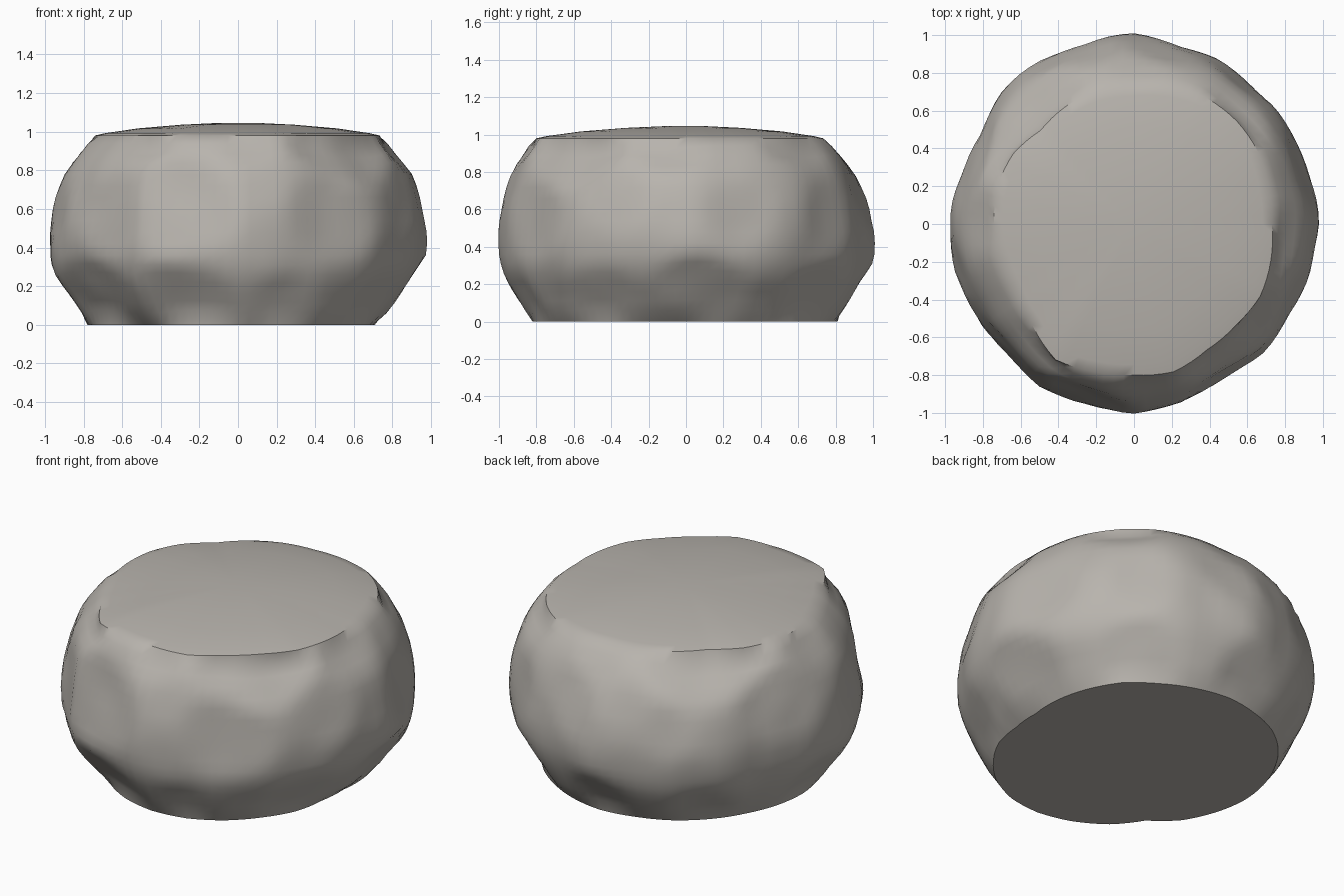
import bpy, bmesh, math
from mathutils import Vector, noise

cube = bpy.data.objects.get("Cube")
if cube:
    bpy.data.objects.remove(cube)

# Outline radii in hundredths, every 15 degrees counter-clockwise from +x
FOOT = [70, 73, 76, 79, 79, 80, 81, 80, 80, 79, 78, 78,
        78, 77, 76, 72, 77, 80, 82, 82, 80, 77, 75, 71]
WAIST = [97, 96, 96, 96, 97, 97, 100, 98, 100, 98, 94, 95,
         97, 98, 96, 97, 100, 98, 100, 97, 95, 96, 95, 96]
RIM = [73, 74, 76, 77, 77, 75, 73, 73, 72, 70, 74, 75,
       74, 73, 73, 76, 83, 81, 80, 81, 77, 76, 77, 75]
# Height, and how far the wall has bulged from foot or rim to the waist
LOWER = [(0, 0), (.06, .23), (.11, .4), (.16, .57), (.21, .73), (.26, .85), (.31, .93),
         (.36, .98), (.42, 1)]
UPPER = [(.48, 1), (.54, .97), (.6, .93), (.66, .87), (.72, .78), (.78, .68),
         (.84, .54), (.89, .39), (.94, .2), (.98, 0)]
# Chiselled faces: direction around, tilt upwards, depth of cut
CUTS = [(253, 10, .035), (302, 6, .025), (335, 14, .02), (18, 10, .02),
        (52, 8, .02), (80, 18, .02), (118, 14, .02), (158, 16, .025),
        (195, 12, .02), (222, 8, .025), (250, -34, .03), (290, -30, .02),
        (330, -34, .02), (5, -34, .03), (50, -32, .03), (95, -34, .025),
        (135, -36, .02), (175, -34, .025), (213, -34, .035),
        (45, 44, .03), (135, 48, .045), (225, 44, .035), (315, 38, .05),
        (275, 38, .015), (355, 40, .02), (90, 42, .015), (180, 40, .015)]
SEGMENTS = 96
CENTRE = Vector((0, 0, .5))


def radius(table, turn):
    i, f = divmod(turn * len(table), 1)
    i = int(i) % len(table)
    return (table[i] * (1 - f) + table[(i + 1) % len(table)] * f) / 100


def make_ring(bm, z, size):
    ring = []
    for s in range(SEGMENTS):
        turn = s / SEGMENTS
        a = turn * math.tau
        r = size(turn)
        ring.append(bm.verts.new((r * math.cos(a), r * math.sin(a), z)))
    return ring


bm = bmesh.new()
rings = []
for z, bulge in LOWER + UPPER:
    end = FOOT if z < .45 else RIM
    rings.append(make_ring(bm, z, lambda t: radius(end, t) * (1 - bulge) + radius(WAIST, t) * bulge))

# Chisel the wall with shallow flat cuts, then roughen it slightly
wall = [v for ring in rings[1:-1] for v in ring]
for around, tilt, depth in CUTS:
    a, e = math.radians(around), math.radians(tilt)
    n = Vector((math.cos(a) * math.cos(e), math.sin(a) * math.cos(e), math.sin(e)))
    limit = max((v.co - CENTRE).dot(n) for v in wall) - depth
    for v in wall:
        over = (v.co - CENTRE).dot(n) - limit
        if over > 0:
            v.co -= n * over
for v in wall:
    out = Vector((v.co.x, v.co.y, 0)).normalized()
    v.co += out * (.004 + .014 * noise.noise(v.co * 4))

# Gently domed top
for inset, z in ((.93, .992), (.7, 1.017), (.4, 1.036), (.15, 1.045)):
    rings.append(make_ring(bm, z, lambda t: radius(RIM, t) * inset))

for low, high in zip(rings, rings[1:]):
    for s in range(SEGMENTS):
        t = (s + 1) % SEGMENTS
        bm.faces.new((low[s], low[t], high[t], high[s]))
bm.faces.new(rings[-1])
bm.faces.new(rings[0][::-1])
bmesh.ops.recalc_face_normals(bm, faces=bm.faces)

mesh = bpy.data.meshes.new("boulder")
bm.to_mesh(mesh)
bm.free()
boulder = bpy.data.objects.new("boulder", mesh)
bpy.context.collection.objects.link(boulder)

# Warm grey stone
stone = bpy.data.materials.new("warm grey stone")
stone.use_nodes = True
colour = (.48, .455, .42, 1)
stone.diffuse_color = colour
stone.node_tree.nodes["Principled BSDF"].inputs["Base Color"].default_value = colour
mesh.materials.append(stone)

bpy.ops.object.select_all(action='DESELECT')
boulder.select_set(True)
bpy.context.view_layer.objects.active = boulder
bpy.ops.object.shade_smooth_by_angle(angle=math.radians(40))
